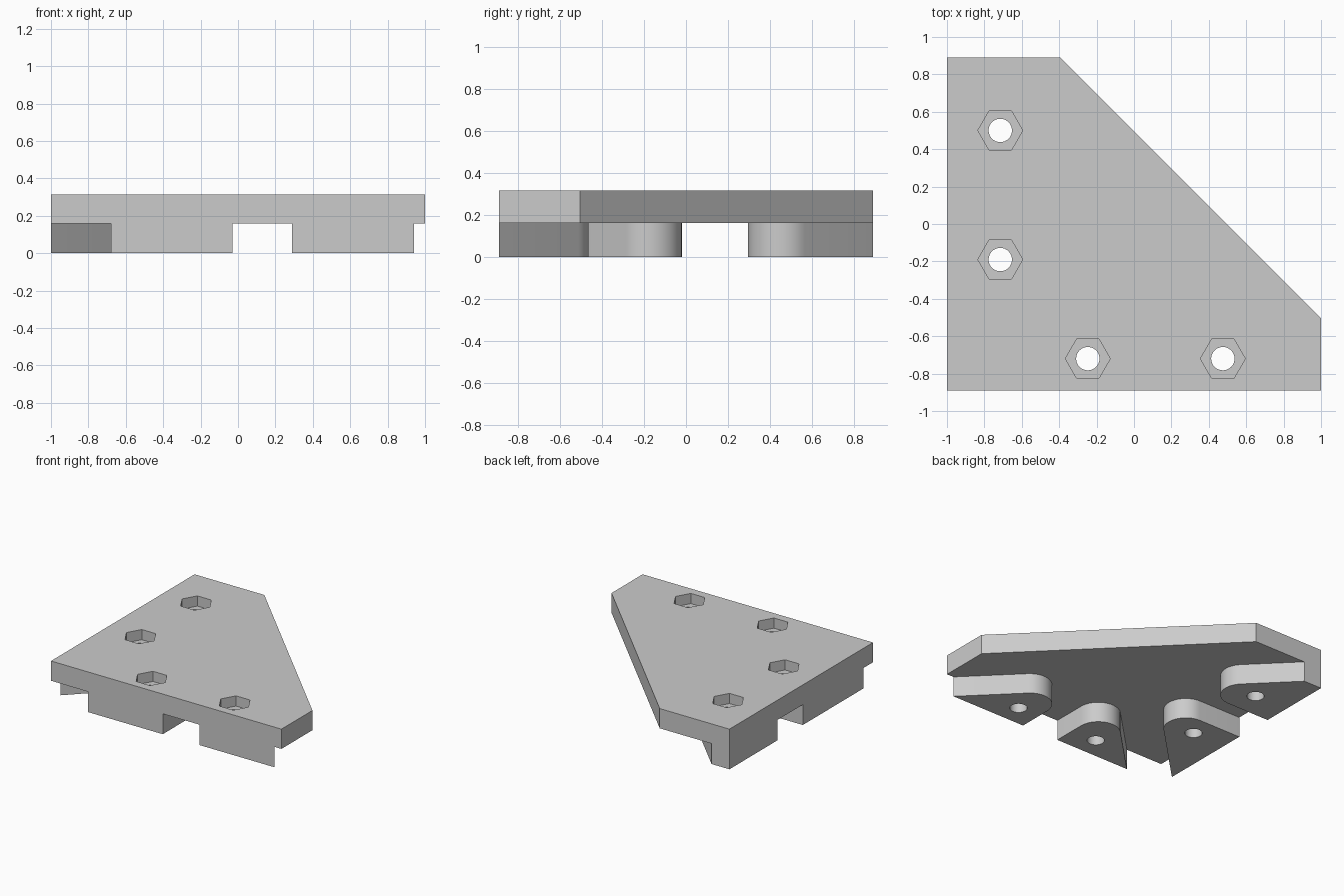
import bpy, bmesh
from math import cos, sin, pi, radians, sqrt

cube = bpy.data.objects.get("Cube")
if cube:
    bpy.data.objects.remove(cube, do_unlink=True)

TOP, STEP = 0.315, 0.16          # plate top and underside
LEFT, FRONT = -1.0, -0.89        # the two straight outer edges
BACK, RIGHT = 0.89, 1.0
FILLET = 0.159

grey = bpy.data.materials.new("light_grey")
grey.use_nodes = True
grey.diffuse_color = (0.6, 0.6, 0.6, 1)
grey.node_tree.nodes["Principled BSDF"].inputs["Base Color"].default_value = (0.6, 0.6, 0.6, 1)


def prism(name, outline, z0, z1):
    """Extrude a flat outline between two heights."""
    bm = bmesh.new()
    base = bm.faces.new([bm.verts.new((x, y, z0)) for x, y in outline])
    extruded = bmesh.ops.extrude_face_region(bm, geom=[base])["geom"]
    verts = [v for v in extruded if isinstance(v, bmesh.types.BMVert)]
    bmesh.ops.translate(bm, vec=(0, 0, z1 - z0), verts=verts)
    bmesh.ops.recalc_face_normals(bm, faces=bm.faces)
    mesh = bpy.data.meshes.new(name)
    bm.to_mesh(mesh)
    bm.free()
    mesh.materials.append(grey)
    obj = bpy.data.objects.new(name, mesh)
    bpy.context.collection.objects.link(obj)
    return obj


def ring(cx, cy, radius, sides):
    return [(cx + radius * cos(2 * pi * i / sides), cy + radius * sin(2 * pi * i / sides))
            for i in range(sides)]


def combine(body, tool, operation):
    """Apply a boolean and discard the tool."""
    mod = body.modifiers.new(operation.lower(), 'BOOLEAN')
    mod.operation, mod.solver, mod.object = operation, 'EXACT', tool
    bpy.context.view_layer.objects.active = body
    bpy.ops.object.modifier_apply(modifier=mod.name)
    bpy.data.objects.remove(tool, do_unlink=True)


def pad_outline(length, limit):
    """Right triangle with its inner corner rounded; u runs to the tip, v inward."""
    pts = [(0, 0)]
    if limit < length:
        pts += [(limit, 0), (limit, length - limit)]
    else:
        pts.append((length, 0))
    cv = length - FILLET * (1 + sqrt(2))
    for i in range(17):
        a = radians(45 + 135 * i / 16)
        pts.append((FILLET + FILLET * cos(a), cv + FILLET * sin(a)))
    return pts


# Top plate with one cut-off corner
bracket = prism("corner_bracket", [(LEFT, FRONT), (RIGHT, FRONT), (RIGHT, -0.505),
                                   (-0.395, BACK), (LEFT, BACK)], STEP, TOP)

# Pads along the front edge, mirrored about a gap
for start, sign in ((-0.03, -1), (0.29, 1)):
    outline = [(start + sign * u, FRONT + v) for u, v in pad_outline(0.65, 1)]
    combine(bracket, prism("front_pad", outline, 0, STEP), 'UNION')

# Pads along the side edge; the rear one is trimmed by the plate end
for start, sign in ((-0.02, -1), (0.295, 1)):
    limit = BACK - start if sign > 0 else 1
    outline = [(LEFT + v, start + sign * u) for u, v in pad_outline(0.75, limit)]
    combine(bracket, prism("side_pad", outline, 0, STEP), 'UNION')

# Bolt holes with hexagonal nut pockets
for x, y in ((-0.715, 0.5), (-0.715, -0.19), (-0.247, -0.72), (0.475, -0.72)):
    combine(bracket, prism("bolt_hole", ring(x, y, 0.0625, 32), -0.1, TOP + 0.1), 'DIFFERENCE')
    combine(bracket, prism("nut_pocket", ring(x, y, 0.12, 6), TOP - 0.08, TOP + 0.1), 'DIFFERENCE')

bpy.ops.object.select_all(action='DESELECT')
bracket.select_set(True)
bpy.context.view_layer.objects.active = bracket
bpy.ops.object.shade_smooth_by_angle(angle=radians(30))
